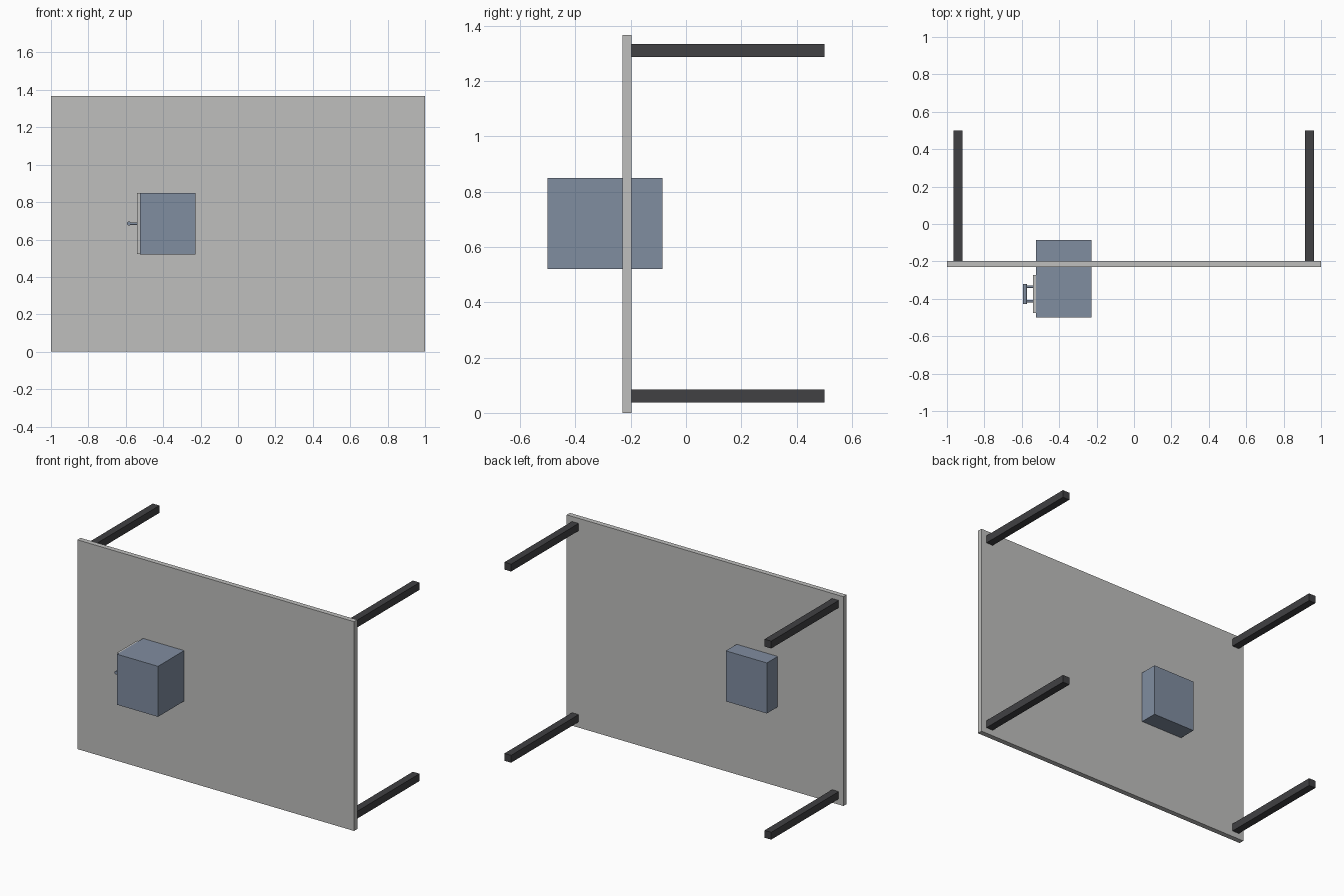
import bpy
from mathutils import Vector

old = bpy.data.objects.get("Cube")
if old:
    bpy.data.objects.remove(old, do_unlink=True)


def material(name, color):
    m = bpy.data.materials.new(name)
    m.use_nodes = True
    m.diffuse_color = (*color, 1)
    m.node_tree.nodes["Principled BSDF"].inputs["Base Color"].default_value = (*color, 1)
    return m


GREY = material("light grey", (0.52, 0.52, 0.51))
DARK = material("charcoal", (0.052, 0.052, 0.056))
BLUE = material("slate blue", (0.216, 0.266, 0.352))


def box(name, low, high, mat):
    low, high = Vector(low), Vector(high)
    bpy.ops.mesh.primitive_cube_add(size=1, location=(low + high) / 2)
    ob = bpy.context.object
    ob.name = name
    ob.scale = high - low
    bpy.ops.object.transform_apply(location=False, rotation=False, scale=True)
    ob.data.materials.append(mat)
    return ob


def rod(name, start, end, radius, mat):
    start, end = Vector(start), Vector(end)
    axis = end - start
    bpy.ops.mesh.primitive_cylinder_add(
        vertices=16, radius=radius, depth=axis.length, location=(start + end) / 2,
        rotation=axis.to_track_quat('Z', 'Y').to_euler())
    ob = bpy.context.object
    ob.name = name
    ob.data.materials.append(mat)
    bpy.ops.object.shade_smooth_by_angle()


# Table top standing on its long edge
box("table_top", (-1, -0.23, 0), (1, -0.197, 1.367), GREY)

# Four square legs pointing backwards
for side, x in (("right", -0.942), ("left", 0.938)):
    for level, z in (("lower", 0.061), ("upper", 1.31)):
        box(f"{side}_{level}_leg", (x - 0.024, -0.197, z - 0.024),
            (x + 0.024, 0.5, z + 0.024), DARK)

# Drawer cabinet passing through the top
box("cabinet", (-0.525, -0.5, 0.52), (-0.228, -0.085, 0.85), BLUE)
box("drawer_front", (-0.539, -0.476, 0.523), (-0.525, -0.272, 0.848), GREY)

# Drawer pull: a bar on two short stems
HX, HZ = -0.583, 0.685
rod("handle_bar", (HX, -0.427, HZ), (HX, -0.321, HZ), 0.011, BLUE)
for name, y in (("front", -0.413), ("back", -0.335)):
    rod(f"handle_{name}_stem", (HX, y, HZ), (-0.539, y, HZ), 0.007, BLUE)
